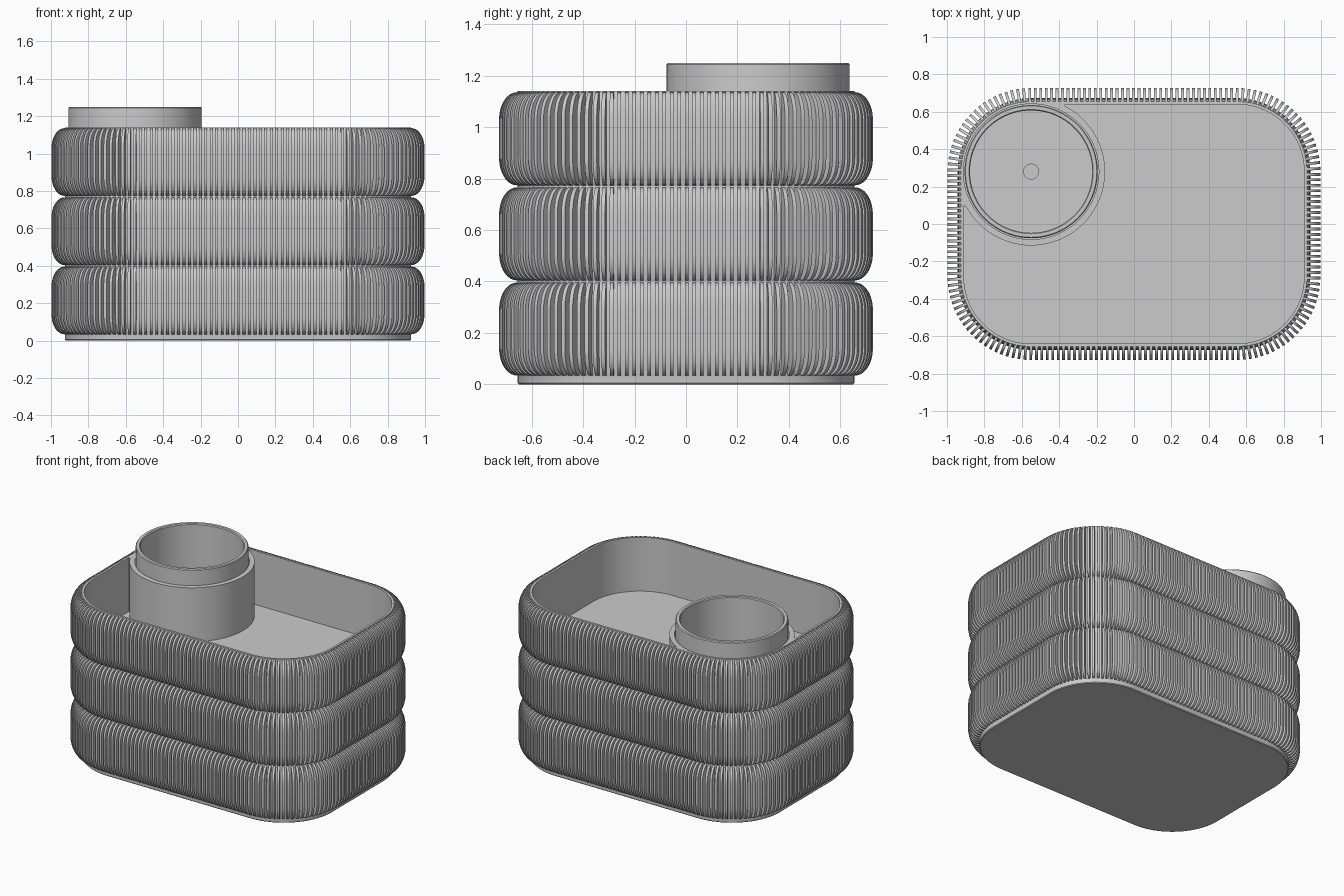
import bpy, bmesh
from math import sin, cos, pi, radians, hypot

if "Cube" in bpy.data.objects:
    bpy.data.objects.remove(bpy.data.objects["Cube"])

CX, CY = 0.55, 0.28          # corner centres of the rounded rectangle
TIERS = [(0.03, 0.40), (0.40, 0.77), (0.77, 1.14)]
CUP = (-CX, CY)


def finish(name, bm, smooth=True):
    bmesh.ops.recalc_face_normals(bm, faces=bm.faces)
    me = bpy.data.meshes.new(name)
    bm.to_mesh(me)
    bm.free()
    ob = bpy.data.objects.new(name, me)
    bpy.context.collection.objects.link(ob)
    if smooth:
        shade(ob)
    return ob


def activate(ob):
    bpy.ops.object.select_all(action='DESELECT')
    ob.select_set(True)
    bpy.context.view_layer.objects.active = ob


def shade(ob):
    activate(ob)
    bpy.ops.object.shade_smooth_by_angle(angle=radians(30))


def rounded_rect(r, n=20):
    pts = []
    for i, (sx, sy) in enumerate([(1, 1), (-1, 1), (-1, -1), (1, -1)]):
        for k in range(n + 1):
            a = (i + k / n) * pi / 2
            pts.append((sx * CX + r * cos(a), sy * CY + r * sin(a)))
    return pts


def loft(name, sections, smooth=True):
    # sections: list of (outline points, z)
    bm = bmesh.new()
    rings = [[bm.verts.new((x, y, z)) for x, y in pts] for pts, z in sections]
    n = len(rings[0])
    for a, b in zip(rings, rings[1:]):
        for i in range(n):
            j = (i + 1) % n
            bm.faces.new((a[i], a[j], b[j], b[i]))
    bm.faces.new(rings[0][::-1])
    bm.faces.new(rings[-1])
    return finish(name, bm, smooth)


def circle(r, n=96):
    return [(CUP[0] + r * cos(2 * pi * i / n), CUP[1] + r * sin(2 * pi * i / n))
            for i in range(n)]


def cut(ob, cutter):
    cutter.hide_render = True
    m = ob.modifiers.new("cut", 'BOOLEAN')
    m.operation, m.solver, m.object = 'DIFFERENCE', 'EXACT', cutter
    activate(ob)
    bpy.ops.object.modifier_apply(modifier=m.name)
    bpy.data.objects.remove(cutter)


# Body core: base foot plus three softly bulging tiers
prof = [(0.0, 0.370), (0.005, 0.375), (0.03, 0.375)]
for z0, z1 in TIERS:
    for k in range(1, 13):
        t = k / 12
        prof.append((z0 + (z1 - z0) * t, 0.375 + 0.018 * max(sin(pi * t), 0) ** 0.5))
body = loft("body", [(rounded_rect(r), z) for z, r in prof], False)

# Tray recess: rounded rectangle with the cup socket bitten out of one corner
rect = rounded_rect(0.36)
outline = [p for i, p in enumerate(rect) if not 21 <= i < 42]
head, tail = outline[:21], outline[21:]
arc = []
for k in range(49):
    a = radians(62 - k * (62 + 152) / 48)
    arc.append((CUP[0] + 0.395 * cos(a), CUP[1] + 0.395 * sin(a)))
bite = [(-0.362, 0.64), (-0.372, 0.634)] + arc + [(-0.904, 0.092), (-0.91, 0.102)]
tray = head + bite + tail
cut(body, loft("tray_cutter", [(tray, 0.765), (tray, 1.3)], False))
cut(body, loft("socket_cutter", [(circle(0.362), 0.04), (circle(0.362), 1.3)], False))
shade(body)

# Removable round cup with a drain hole
bm = bmesh.new()
cup_prof = [(0.04, 0.04), (0.35, 0.04), (0.356, 0.046), (0.356, 1.244), (0.351, 1.25),
            (0.332, 1.25), (0.327, 1.244), (0.327, 0.07), (0.04, 0.07)]
rings = [[bm.verts.new((x, y, z)) for x, y in circle(r)] for r, z in cup_prof]
for a, b in zip(rings, rings[1:] + rings[:1]):
    for i in range(96):
        j = (i + 1) % 96
        bm.faces.new((a[i], a[j], b[j], b[i]))
finish("cup", bm)


# Evenly spaced stations around the rounded rectangle: centre point and direction
def stations(count, r=0.40):
    path = rounded_rect(r, 60)
    path.append(path[0])
    lens = [hypot(b[0] - a[0], b[1] - a[1]) for a, b in zip(path, path[1:])]
    step, pos, out = sum(lens) / count, 0.0, []
    target = step / 2
    for (a, b), l in zip(zip(path, path[1:]), lens):
        while l > 0 and target <= pos + l and len(out) < count:
            f = (target - pos) / l
            x, y = a[0] + (b[0] - a[0]) * f, a[1] + (b[1] - a[1]) * f
            nx, ny = (b[1] - a[1]) / l, (a[0] - b[0]) / l
            out.append((x - nx * r, y - ny * r, nx, ny))
            target += step
        pos += l
    return out


# Thin vertical fins with rounded ends, one band per tier
def fin_profile(z0, z1, n=9):
    lo = []
    for k in range(n + 1):
        a = pi / 2 * k / n
        lo.append((0.378 + 0.069 * sin(a), 0.004 + 0.105 * (1 - cos(a))))
    return ([(0.368, z0 + 0.004)] + [(r, z0 + h) for r, h in lo]
            + [(r, z1 - h) for r, h in reversed(lo)] + [(0.368, z1 - 0.004)])


HALF = 0.0075
for name, (z0, z1) in zip(("lower_fins", "middle_fins", "upper_fins"), TIERS):
    bm = bmesh.new()
    fin = fin_profile(z0, z1)
    for ox, oy, nx, ny in stations(200):
        sides = [[bm.verts.new((ox + nx * r - ny * s, oy + ny * r + nx * s, z))
                  for r, z in fin] for s in (-HALF, HALF)]
        a, b = sides
        bm.faces.new(a)
        bm.faces.new(b[::-1])
        for i in range(len(a)):
            j = (i + 1) % len(a)
            bm.faces.new((a[j], a[i], b[i], b[j]))
    finish(name, bm)
